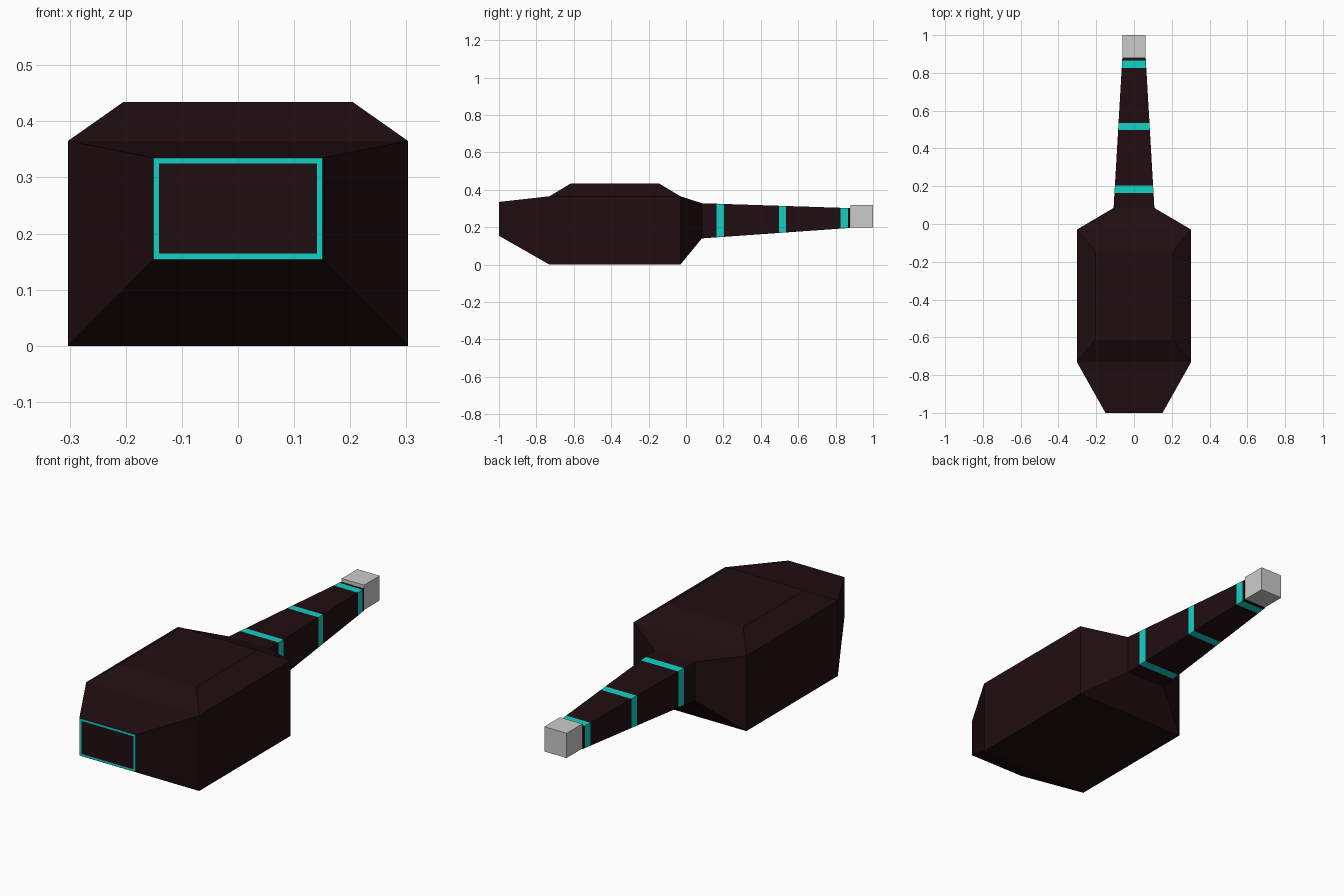
import bpy, bmesh

if "Cube" in bpy.data.objects:
    bpy.data.objects.remove(bpy.data.objects["Cube"])


def material(name, color):
    m = bpy.data.materials.new(name)
    m.diffuse_color = (*color, 1)
    m.use_nodes = True
    m.node_tree.nodes["Principled BSDF"].inputs["Base Color"].default_value = m.diffuse_color
    return m


DARK = material("dark_shell", (0.0145, 0.004, 0.0055))
TEAL = material("teal_glow", (0.006, 0.63, 0.55))


def loft(bm, sections):
    """Skin rectangular sections (y, half_width, z_low, z_high); returns side faces per span."""
    rings = [[bm.verts.new(p) for p in ((-w, y, a), (w, y, a), (w, y, b), (-w, y, b))]
             for y, w, a, b in sections]
    spans = [[bm.faces.new((r[i], r[(i + 1) % 4], s[(i + 1) % 4], s[i])) for i in range(4)]
             for r, s in zip(rings, rings[1:])]
    return rings, spans


def finish(bm, name, materials=()):
    bmesh.ops.recalc_face_normals(bm, faces=bm.faces)
    mesh = bpy.data.meshes.new(name)
    bm.to_mesh(mesh)
    bm.free()
    for m in materials:
        mesh.materials.append(m)
    obj = bpy.data.objects.new(name, mesh)
    bpy.context.collection.objects.link(obj)
    return obj


# Hull: tapered box with a framed front panel
bm = bmesh.new()
rings, spans = loft(bm, [(-1, 0.151, 0.154, 0.335), (-0.73, 0.303, 0, 0.365),
                         (-0.03, 0.303, 0, 0.365), (0.085, 0.108, 0.14, 0.328)])
front = bm.faces.new(rings[0])
bm.faces.new(rings[-1])
bmesh.ops.recalc_face_normals(bm, faces=bm.faces)
for f in bmesh.ops.inset_region(bm, faces=[front], thickness=0.015)["faces"]:
    f.material_index = 1

# Raised roof with sloped sides
roof = spans[1][2]
bmesh.ops.inset_region(bm, faces=[roof], thickness=0.05)
for v in roof.verts:
    v.co = (0.205 if v.co.x > 0 else -0.205,
            -0.145 if v.co.y > -0.38 else -0.615, 0.434)
finish(bm, "hull", (DARK, TEAL))

# Tapered barrel with three flush bands
Y0, Y1 = 0.085, 0.878


def barrel_section(y):
    t = (y - Y0) / (Y1 - Y0)
    return y, 0.108 - 0.046 * t, 0.14 + 0.056 * t, 0.328 - 0.026 * t


bm = bmesh.new()
stops = [Y0, 0.163, 0.203, 0.497, 0.535, 0.825, 0.865, Y1]
rings, spans = loft(bm, [barrel_section(y) for y in stops])
bm.faces.new(rings[0])
bm.faces.new(rings[-1])
for span in spans[1::2]:
    for f in span:
        f.material_index = 1
finish(bm, "barrel", (DARK, TEAL))

# Muzzle block
bm = bmesh.new()
rings, _ = loft(bm, [(0.88, 0.06, 0.198, 0.318), (1.0, 0.06, 0.198, 0.318)])
bm.faces.new(rings[0])
bm.faces.new(rings[-1])
finish(bm, "muzzle_block")
